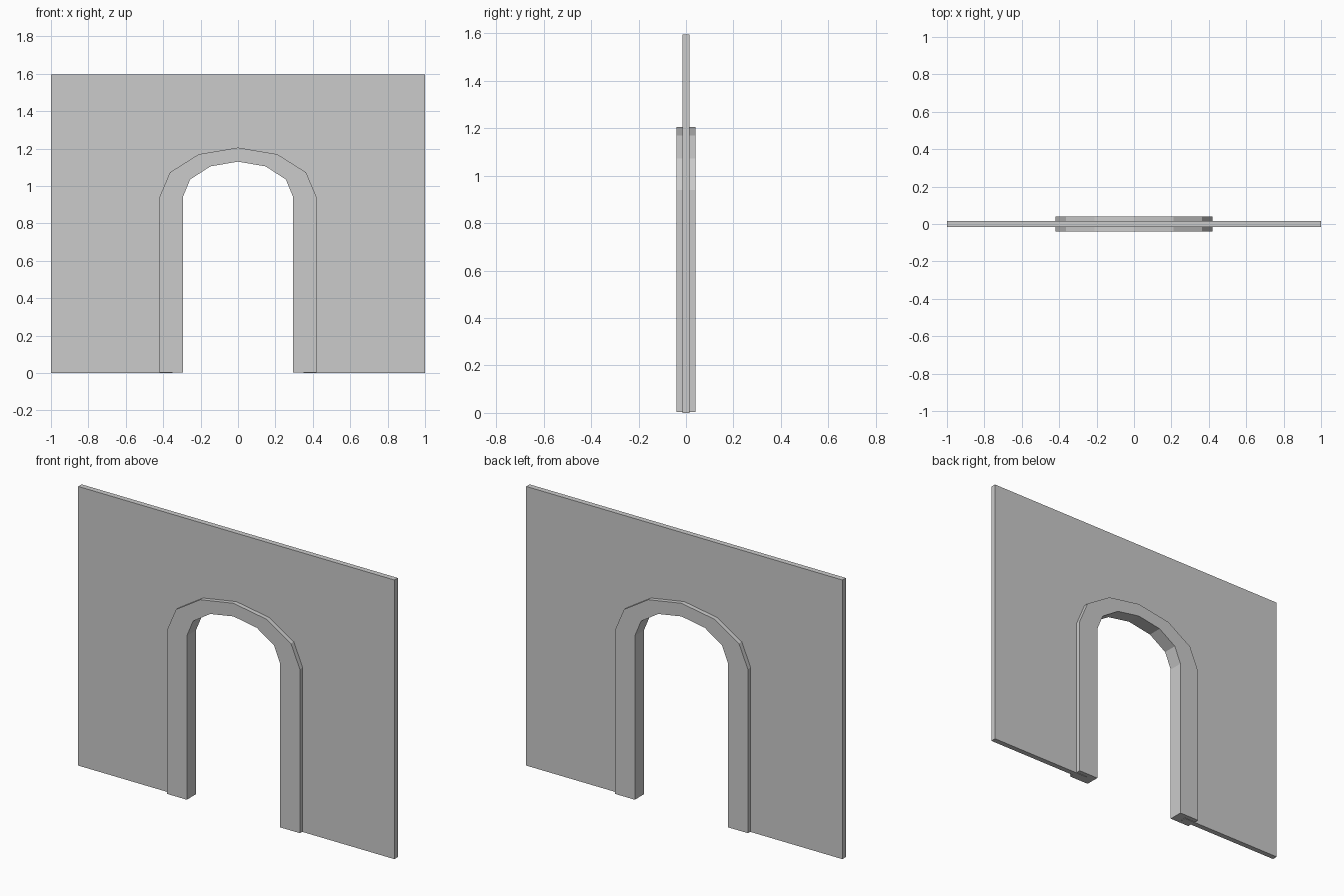
import bpy, bmesh, math

if "Cube" in bpy.data.objects:
    bpy.data.objects.remove(bpy.data.objects["Cube"])

SPRING = 0.94  # height where the arch begins


def arch(rx, rz, bottom):
    """Arch outline from left foot to right foot, six segments on top."""
    curve = [(-rx * math.cos(math.pi * i / 6), SPRING + rz * math.sin(math.pi * i / 6))
             for i in range(7)]
    return [(-rx, bottom)] + curve + [(rx, bottom)]


def band(name, outer, inner, half_depth):
    """Solid strip between two matching outlines, extruded along y."""
    bm = bmesh.new()
    front, back = [[[bm.verts.new((x, y, z)) for x, z in line] for line in (outer, inner)]
                   for y in (-half_depth, half_depth)]
    for i in range(len(outer) - 1):
        for o, n in (front, back):
            bm.faces.new((o[i], o[i + 1], n[i + 1], n[i]))
        for f, b in zip(front, back):
            bm.faces.new((f[i], f[i + 1], b[i + 1], b[i]))
    for k in (0, -1):  # feet
        bm.faces.new((front[0][k], front[1][k], back[1][k], back[0][k]))
    bmesh.ops.recalc_face_normals(bm, faces=bm.faces)
    bmesh.ops.dissolve_limit(bm, angle_limit=0.01, verts=bm.verts, edges=bm.edges)
    mesh = bpy.data.meshes.new(name)
    bm.to_mesh(mesh)
    bm.free()
    obj = bpy.data.objects.new(name, mesh)
    bpy.context.collection.objects.link(obj)
    return obj


# Thin wall with an arched opening hidden inside the frame
TOP = 1.596
wall_edge = [(-1, 0), (-1, SPRING), (-1, TOP), (-0.5, TOP), (0, TOP),
             (0.5, TOP), (1, TOP), (1, SPRING), (1, 0)]
band("wall", wall_edge, arch(0.35, 0.225, 0), 0.0155)

# Thicker arched door surround
band("door_frame", arch(0.42, 0.265, 0.003), arch(0.295, 0.19, 0.003), 0.041)
